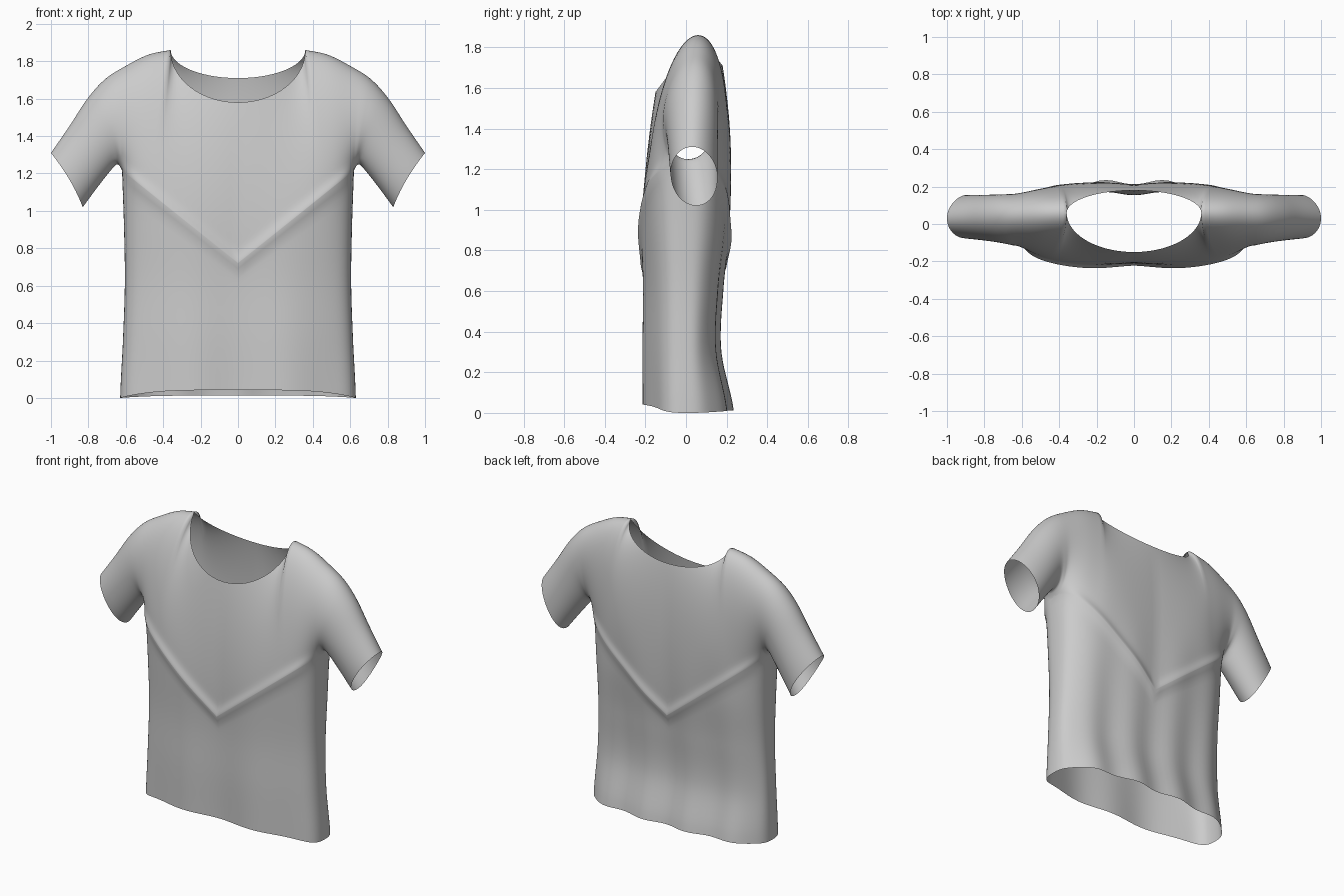
import bpy, bmesh
from math import sin, cos, pi, exp

if "Cube" in bpy.data.objects:
    bpy.data.objects.remove(bpy.data.objects["Cube"])

NECK, SHOULDER, SLEEVE = 14, 12, 14      # columns from the centre to the cuff
BODY = NECK + SHOULDER                   # columns over the torso
COLS = BODY + SLEEVE
LOW_ROWS, UP_ROWS = 24, 32

CROWN = [(.36, 1.86), (.48, 1.835), (.60, 1.775), (.71, 1.705), (.805, 1.60),
         (.90, 1.455), (1.0, 1.31)]
UNDERARM = [(.62, 1.216), (.645, 1.25), (.69, 1.205), (.76, 1.115), (.83, 1.02)]
WIDTH = [(.63,), (.615,), (.605,), (.61,), (.62,)]            # z = 0 .. 1.24
FRONT = [(.205,), (.21,), (.21,), (.225,), (.24,)]
BACK = [(.225,), (.165,), (.18,), (.215,), (.225,)]


def spline(pts, t):
    """Catmull-Rom through the points, t from 0 to 1."""
    n = len(pts) - 1
    i = min(int(t * n), n - 1)
    f = t * n - i
    p = [pts[min(max(i + j, 0), n)] for j in (-1, 0, 1, 2)]
    return [b + .5 * f * (c - a + f * (2*a - 5*b + 4*c - d + f * (3*(b - c) + d - a)))
            for a, b, c, d in zip(*p)]


def at_height(table, z):
    return spline(table, min(max(z / 1.24, 0), 1))[0]


def v_line(x):
    return .72 + .8 * x


def torso_depth(g, z, side):
    full = at_height(FRONT if side < 0 else BACK, z)
    return full * max(0, 1 - g ** 2.8) ** (1 / 2.8)


def details(x, z, side, h):
    """Hanging folds and the raised chest crease."""
    period = .5 if side < 0 else .31
    fold = -.013 * cos(2 * pi * x / period) * max(0, 1 - z / 1.25)
    crease = .014 * exp(-((z - v_line(x)) / .04) ** 2) if x < .66 else 0
    return (fold + crease) * min(1, h / .15)


def lower_point(col, r, side):
    g = sin(pi / 2 * col / BODY)
    hem = (.042 if side < 0 else .013) * (1 - g ** 4)
    z = hem + r * (v_line(.62 * g) - hem)
    x = at_height(WIDTH, z) * g if r < 1 else .62 * g
    h = torso_depth(g, z, side)
    return x, side * (h + details(x, z, side, h)), z


def upper_point(col, r, side):
    k = (1 - cos(pi * r)) / 2
    # lower edge: chest crease, then the underside of the sleeve
    if col <= BODY:
        g = sin(pi / 2 * col / BODY)
        bx, bz = .62 * g, v_line(.62 * g)
        hb, mb = torso_depth(g, bz, side), 0
        e = .09 + .045 * col / BODY
        s = 0
    else:
        s = (col - BODY) / SLEEVE
        bx, bz = spline(UNDERARM, s)
        hb, mb, e = 0, .05 * s, .135 - .02 * s
    # upper edge: neckline, then shoulder and sleeve crown
    if col < NECK:
        a = pi / 2 * col / NECK
        tx = .36 * sin(a)
        tz = 1.86 - (.28 if side < 0 else .15) * cos(a)
        ht, mt = (.21 if side < 0 else .12) * cos(a), .06
    else:
        u = (col - NECK) / (COLS - NECK)
        tx, tz = spline(CROWN, u)
        ht, mt = 0, .06 - .03 * u
    bow = 4 * k * (1 - k)
    h = (hb * hb * (1 - k) + ht * ht * k + bow * e * e) ** .5
    x = bx + k * (tx - bx) - .015 * bow * s
    z = bz + k * (tz - bz)
    y = mb + k * (mt - mb) + side * (h + details(x, z, side, h) * (1 - k))
    return x, y, z


def add_sheet(bm, point, cols, rows, side, mirror):
    grid = []
    for i in range(cols + 1):
        line = []
        for j in range(rows + 1):
            x, y, z = point(i, j / rows, side)
            line.append(bm.verts.new((mirror * x, y, z)))
        grid.append(line)
    for i in range(cols):
        for j in range(rows):
            bm.faces.new((grid[i][j], grid[i+1][j], grid[i+1][j+1], grid[i][j+1]))


# shirt: front and back sheets, both halves, welded along the seams
bm = bmesh.new()
for mirror in (1, -1):
    for side in (-1, 1):
        add_sheet(bm, lower_point, BODY, LOW_ROWS, side, mirror)
        add_sheet(bm, upper_point, COLS, UP_ROWS, side, mirror)
bmesh.ops.remove_doubles(bm, verts=bm.verts, dist=.0005)
bmesh.ops.recalc_face_normals(bm, faces=bm.faces)
for f in bm.faces:
    f.smooth = True
mesh = bpy.data.meshes.new("shirt")
bm.to_mesh(mesh)
bm.free()
shirt = bpy.data.objects.new("shirt", mesh)
bpy.context.collection.objects.link(shirt)
